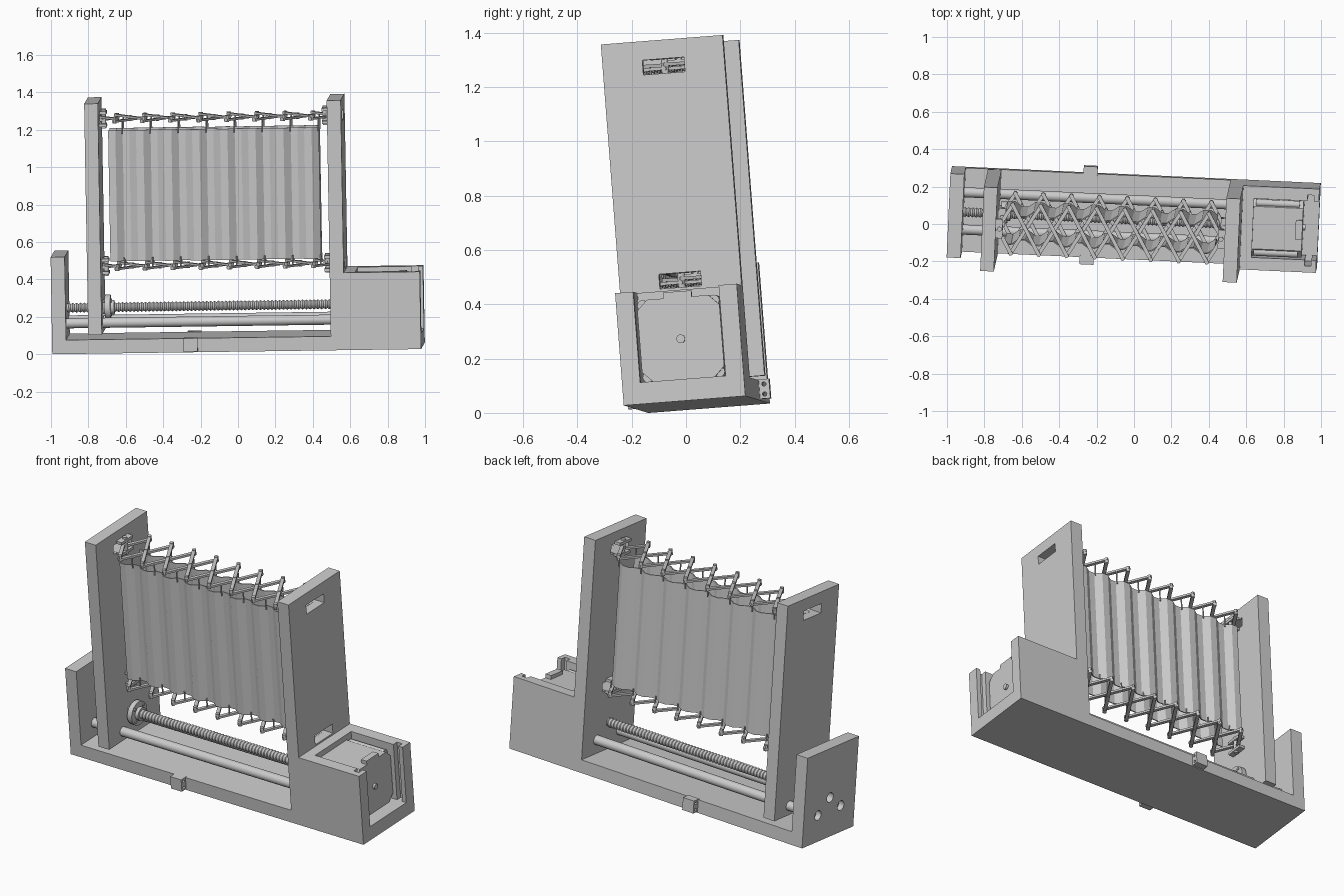
import bpy, bmesh, math
from mathutils import Matrix, Vector

if "Cube" in bpy.data.objects:
    bpy.data.objects.remove(bpy.data.objects["Cube"], do_unlink=True)

grey = bpy.data.materials.new("plain_grey")
grey.use_nodes = True
grey.diffuse_color = (0.6, 0.6, 0.6, 1)
grey.node_tree.nodes["Principled BSDF"].inputs["Base Color"].default_value = (0.6, 0.6, 0.6, 1)

parts, rounds = [], []


def finish(name, bm, is_round=False):
    bmesh.ops.recalc_face_normals(bm, faces=bm.faces)
    me = bpy.data.meshes.new(name)
    bm.to_mesh(me)
    bm.free()
    me.materials.append(grey)
    ob = bpy.data.objects.new(name, me)
    bpy.context.collection.objects.link(ob)
    parts.append(ob)
    if is_round:
        rounds.append(ob)
    return ob


def add_box(bm, x, y, z):
    """Box from (min, max) pairs."""
    size = [b - a for a, b in (x, y, z)]
    mid = [(a + b) / 2 for a, b in (x, y, z)]
    bmesh.ops.create_cube(bm, size=1, matrix=Matrix.Translation(mid) @ Matrix.Diagonal((*size, 1)))


def box(name, x, y, z):
    bm = bmesh.new()
    add_box(bm, x, y, z)
    return finish(name, bm)


def add_cyl(bm, p, q, r, sides=24):
    p, q = Vector(p), Vector(q)
    d = q - p
    rot = d.to_track_quat('Z', 'Y').to_matrix().to_4x4()
    bmesh.ops.create_cone(bm, cap_ends=True, segments=sides, radius1=r, radius2=r,
                          depth=d.length, matrix=Matrix.Translation((p + q) / 2) @ rot)


def cyl(name, p, q, r, sides=24):
    bm = bmesh.new()
    add_cyl(bm, p, q, r, sides)
    return finish(name, bm, True)


def add_bar(bm, p, q, width, thick):
    """Flat bar between two points at one height."""
    p, q = Vector(p), Vector(q)
    d = q - p
    m = Matrix.Translation((p + q) / 2) @ Matrix.Rotation(math.atan2(d.y, d.x), 4, 'Z')
    bmesh.ops.create_cube(bm, size=1, matrix=m @ Matrix.Diagonal((d.length + width, width, thick, 1)))


def cut(ob, cutters):
    for c in cutters:
        mod = ob.modifiers.new("cut", 'BOOLEAN')
        mod.operation, mod.solver, mod.object = 'DIFFERENCE', 'EXACT', c
        bpy.context.view_layer.objects.active = ob
        bpy.ops.object.modifier_apply(modifier=mod.name)
        parts.remove(c)
        if c in rounds:
            rounds.remove(c)
        bpy.data.objects.remove(c, do_unlink=True)


HALF = 0.225                     # half depth of the frame
UPPER, LOWER = 1.243, 0.452      # heights of the two scissor linkages
SCREW_Z, ROD_Z, ROD_Y = 0.23, 0.155, 0.1

# Frame: floor, end wall, motor housing and fixed panel in one profile
profile = [(-.987, 0), (.987, 0), (.987, .415), (.58, .415), (.58, 1.34), (.505, 1.34),
           (.505, .075), (-.912, .075), (-.912, .52), (-.987, .52)]
bm = bmesh.new()
face = bm.faces.new([bm.verts.new((x, -HALF, z)) for x, z in profile])
ext = bmesh.ops.extrude_face_region(bm, geom=[face])
bmesh.ops.translate(bm, vec=(0, 2 * HALF, 0),
                    verts=[g for g in ext["geom"] if isinstance(g, bmesh.types.BMVert)])
frame = finish("frame", bm)

# Motor bay, cover groove, bracket slots and shaft holes
cutters = [box("bay_cutter", (.64, 1.1), (-.158, .158), (.08, .6)),
           box("groove_cutter", (.925, .96), (-.19, .19), (.08, .6))]
cutters += [box("slot_cutter", (.45, .62), (-.077, .077), (h - .027, h + .027)) for h in (UPPER, LOWER)]
for y, z in ((0, SCREW_Z), (ROD_Y, ROD_Z), (-ROD_Y, ROD_Z)):
    cutters.append(cyl("hole_cutter", (-1.1, y, z), (-.85, y, z), .028))
cut(frame, cutters)

# Sliding panel
panel = box("sliding_panel", (-.793, -.72), (-HALF, HALF), (.1, 1.34))
cut(panel, [box("slot_cutter", (-.9, -.6), (-.077, .077), (UPPER - .027, UPPER + .027))])

# Side tabs with two pin holes
for side, s in (("front", -1), ("back", 1)):
    ys = sorted((s * (HALF - .01), s * (HALF + .038)))
    tab = box(side + "_tab", (-.282, -.208), ys, (.006, .078))
    yc = s * (HALF + .018)
    cut(tab, [cyl("pin_cutter", (-.3, yc, z), (-.19, yc, z), .008, 12) for z in (.023, .06)])

# Guide rods
for side, s in (("front", -1), ("back", 1)):
    cyl(side + "_guide_rod", (-.955, s * ROD_Y, ROD_Z), (.52, s * ROD_Y, ROD_Z), .027)

# Lead screw: ridged lathe shape
bm = bmesh.new()
rings, sides, pitch, start = 146, 16, .0205, -.955
previous = None
for i in range(rings):
    r = .027 if i % 2 else .02
    ring = [bm.verts.new((start + i * pitch / 2, r * math.cos(t), SCREW_Z + r * math.sin(t)))
            for t in (2 * math.pi * k / sides for k in range(sides))]
    if previous:
        for k in range(sides):
            n = (k + 1) % sides
            bm.faces.new((previous[k], previous[n], ring[n], ring[k]))
    else:
        bm.faces.new(ring)
    previous = ring
bm.faces.new(previous)
finish("lead_screw", bm, True)

# Flanged nut on the sliding panel
bm = bmesh.new()
add_cyl(bm, (-.73, 0, SCREW_Z), (-.66, 0, SCREW_Z), .038)
add_cyl(bm, (-.71, 0, SCREW_Z), (-.68, 0, SCREW_Z), .068, 32)
for k in range(4):
    t = math.pi * (k / 2 + .25)
    y, z = .052 * math.cos(t), SCREW_Z + .052 * math.sin(t)
    add_cyl(bm, (-.72, y, z), (-.674, y, z), .008, 12)
finish("flange_nut", bm, True)

# Motor with clipped corners, shaft, corner bosses and connector
MID, HM, CLIP = .231, .152, .038
bm = bmesh.new()
add_box(bm, (.64, .905), (-HM, HM), (MID - HM + .001, MID + HM))
edges = [e for e in bm.edges if abs(e.verts[0].co.x - e.verts[1].co.x) > .1]
bmesh.ops.bevel(bm, geom=edges, offset=CLIP, segments=1, affect='EDGES')
finish("motor_body", bm)
cyl("motor_shaft", (.9, 0, SCREW_Z), (.918, 0, SCREW_Z), .016)
bm = bmesh.new()
for sy in (-1, 1):
    for sz in (-1, 1):
        y, z = sy * (HM - .02), MID + sz * (HM - .02)
        add_cyl(bm, (.65, y, z), (.885, y, z), .02, 16)
finish("motor_bosses", bm, True)
box("motor_connector", (.868, .905), (-.052, .052), (MID + HM - .01, MID + HM + .022))

# Scissor linkages with hinge pins and end brackets
FIRST, STEP, CELLS, REACH = -.636, .15, 8, .13
WIDTH, THICK, LAYER = .02, .012, .007
for name, h in (("upper", UPPER), ("lower", LOWER)):
    bm = bmesh.new()
    tips = [FIRST + STEP * k for k in range(CELLS)]
    for s in (-1, 1):
        z = h + s * LAYER
        for a, b in zip(tips, tips[1:]):
            add_bar(bm, (a, s * REACH, z), (b, -s * REACH, z), WIDTH, THICK)
        add_bar(bm, (tips[0] - STEP / 2, 0, z), (tips[0], -s * REACH, z), WIDTH, THICK)
        add_bar(bm, (tips[-1], s * REACH, z), (tips[-1] + STEP / 2, 0, z), WIDTH, THICK)
    finish(name + "_scissor_bars", bm)

    bm = bmesh.new()
    for x in tips:
        for y in (-REACH, REACH):
            add_cyl(bm, (x, y, h - .017), (x, y, h + .017), .011, 12)
    for k in range(CELLS + 1):
        x = FIRST + STEP * (k - .5)
        add_cyl(bm, (x, 0, h - .016), (x, 0, h + .016), .01, 12)
    finish(name + "_hinge_pins", bm, True)

    for side, x, s in (("left", .505, -1), ("right", -.72, 1)):
        bm = bmesh.new()
        for dz in (-.034, .034):
            xs = sorted((x - s * .02, x + s * .036))
            add_box(bm, xs, (-.05, .05), (h + dz - .008, h + dz + .008))
        px = x + s * .02
        add_cyl(bm, (px, 0, h - .052), (px, 0, h + .052), .013, 12)
        finish(name + "_" + side + "_bracket", bm)

# Pleated bellows: a front and a back wall of shallow folds
LOW, HIGH, SPREAD, FOLD, SEG = .482, 1.185, .075, .013, STEP / 4
for side, s in (("front", -1), ("back", 1)):
    bm = bmesh.new()
    columns = []
    for k in range(31):
        y = s * (SPREAD + (FOLD if k % 4 < 2 else -FOLD))
        x = -.111 + (k - 15) * SEG
        columns.append((bm.verts.new((x, y, LOW)), bm.verts.new((x, y, HIGH))))
    for (a, b), (c, d) in zip(columns, columns[1:]):
        bm.faces.new((a, c, d, b))
    wall = finish(side + "_bellows", bm)
    solid = wall.modifiers.new("thickness", 'SOLIDIFY')
    solid.thickness, solid.offset = .006, 0

# Thin hangers from linkage to bellows
bm = bmesh.new()
for k in range(CELLS):
    x = FIRST + STEP * k + SEG
    for y in (-SPREAD, SPREAD):
        add_cyl(bm, (x, y, HIGH - .02), (x, y, UPPER), .004, 8)
        add_cyl(bm, (x, y, LOWER), (x, y, LOW + .02), .004, 8)
finish("bellows_hangers", bm, True)

# Smooth shading on round parts
bpy.ops.object.select_all(action='DESELECT')
for ob in rounds:
    ob.select_set(True)
bpy.context.view_layer.objects.active = rounds[0]
bpy.ops.object.shade_smooth_by_angle(angle=math.radians(30))

# Stand the whole assembly at its slight tilt
ax = Vector((1, -.046, .014)).normalized()
az = ax.cross(Vector((.046, 1, .078))).normalized()
ay = az.cross(ax)
tilt = Matrix((ax, ay, az)).transposed().to_4x4()
place = Matrix.Translation((.003, .04, .031)) @ tilt
for ob in parts:
    ob.matrix_world = place
